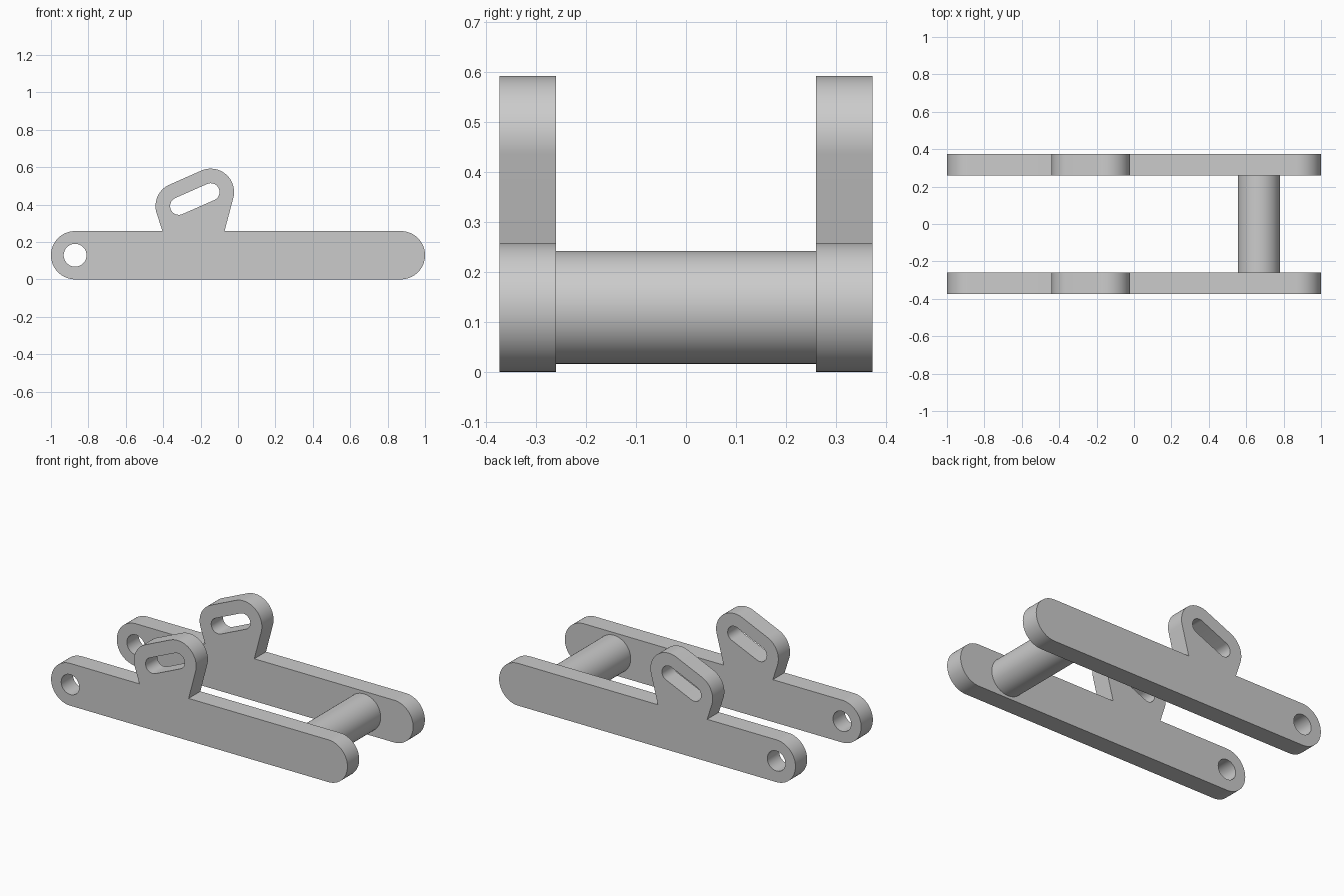
import bpy
import bmesh
from math import acos, atan2, cos, hypot, pi, radians, sin

cube = bpy.data.objects.get("Cube")
if cube:
    bpy.data.objects.remove(cube, do_unlink=True)

grey = bpy.data.materials.new("plain grey")
grey.use_nodes = True
colour = (0.6, 0.6, 0.6, 1)
grey.diffuse_color = colour
grey.node_tree.nodes["Principled BSDF"].inputs["Base Color"].default_value = colour

# Main dimensions
BAR_R = 0.129
BAR_END = 1 - BAR_R
INNER_Y, OUTER_Y = 0.26, 0.373
TAB_R, SLOT_R, HOLE_R = 0.125, 0.047, 0.061
SLOT_LOW, SLOT_HIGH = (-0.316, 0.392), (-0.146, 0.467)
FOOT_LEFT, FOOT_RIGHT = (-0.404, 2 * BAR_R), (-0.072, 2 * BAR_R)


def arc(centre, radius, start, end, steps=24):
    return [(centre[0] + radius * cos(start + (end - start) * i / steps),
             centre[1] + radius * sin(start + (end - start) * i / steps))
            for i in range(steps + 1)]


def tangent_angle(centre, radius, point, side):
    """Angle on the circle where a line from the point touches it."""
    dx, dy = point[0] - centre[0], point[1] - centre[1]
    return atan2(dy, dx) + side * acos(radius / hypot(dx, dy))


def finish(obj):
    obj.data.materials.clear()
    obj.data.materials.append(grey)
    bpy.ops.object.select_all(action='DESELECT')
    obj.select_set(True)
    bpy.context.view_layer.objects.active = obj
    bpy.ops.object.shade_smooth_by_angle(angle=radians(30))


def plate_mesh(loops, depth):
    """Filled profile with holes, thickened and stood upright."""
    curve = bpy.data.curves.new("plate_profile", 'CURVE')
    curve.dimensions = '2D'
    curve.fill_mode = 'BOTH'
    curve.extrude = depth / 2
    for loop in loops:
        spline = curve.splines.new('POLY')
        spline.points.add(len(loop) - 1)
        for point, (x, y) in zip(spline.points, loop):
            point.co = (x, y, 0, 1)
        spline.use_cyclic_u = True
    helper = bpy.data.objects.new("plate_profile", curve)
    bpy.context.collection.objects.link(helper)
    bpy.context.view_layer.update()
    graph = bpy.context.evaluated_depsgraph_get()
    mesh = bpy.data.meshes.new_from_object(helper.evaluated_get(graph))
    bpy.data.objects.remove(helper, do_unlink=True)
    bm = bmesh.new()
    bm.from_mesh(mesh)
    bmesh.ops.remove_doubles(bm, verts=bm.verts, dist=1e-5)
    for v in bm.verts:
        v.co = (v.co.x, -v.co.z, v.co.y)
    bmesh.ops.recalc_face_normals(bm, faces=bm.faces)
    bm.to_mesh(mesh)
    bm.free()
    return mesh


# Side plate outline: round-ended bar with a leaning tab on top
slope = atan2(SLOT_HIGH[1] - SLOT_LOW[1], SLOT_HIGH[0] - SLOT_LOW[0])
up = slope + pi / 2
right_start = tangent_angle(SLOT_HIGH, TAB_R, FOOT_RIGHT, 1)
left_end = tangent_angle(SLOT_LOW, TAB_R, FOOT_LEFT, -1) % (2 * pi)
outline = (arc((BAR_END, BAR_R), BAR_R, -pi / 2, pi / 2, 32)
           + [FOOT_RIGHT]
           + arc(SLOT_HIGH, TAB_R, right_start, up)
           + arc(SLOT_LOW, TAB_R, up, left_end)
           + [FOOT_LEFT]
           + arc((-BAR_END, BAR_R), BAR_R, pi / 2, 3 * pi / 2, 32))

# Slot through the tab and round hole through the bar end
slot = (arc(SLOT_HIGH, SLOT_R, up - pi, up)
        + arc(SLOT_LOW, SLOT_R, up, up + pi))
hole = arc((-BAR_END, BAR_R), HOLE_R, 0, 2 * pi, 48)[:-1]

# Front and back plates
mesh = plate_mesh([outline, slot, hole], OUTER_Y - INNER_Y)
for name, side in (("front_plate", -1), ("back_plate", 1)):
    plate = bpy.data.objects.new(name, mesh.copy())
    plate.location.y = side * (INNER_Y + OUTER_Y) / 2
    bpy.context.collection.objects.link(plate)
    finish(plate)
bpy.data.meshes.remove(mesh)

# Round rod joining the plates
bpy.ops.mesh.primitive_cylinder_add(vertices=64, radius=0.113, depth=2 * INNER_Y,
                                    location=(0.668, 0, BAR_R), rotation=(pi / 2, 0, 0))
rod = bpy.context.object
rod.name = "cross_rod"
finish(rod)
